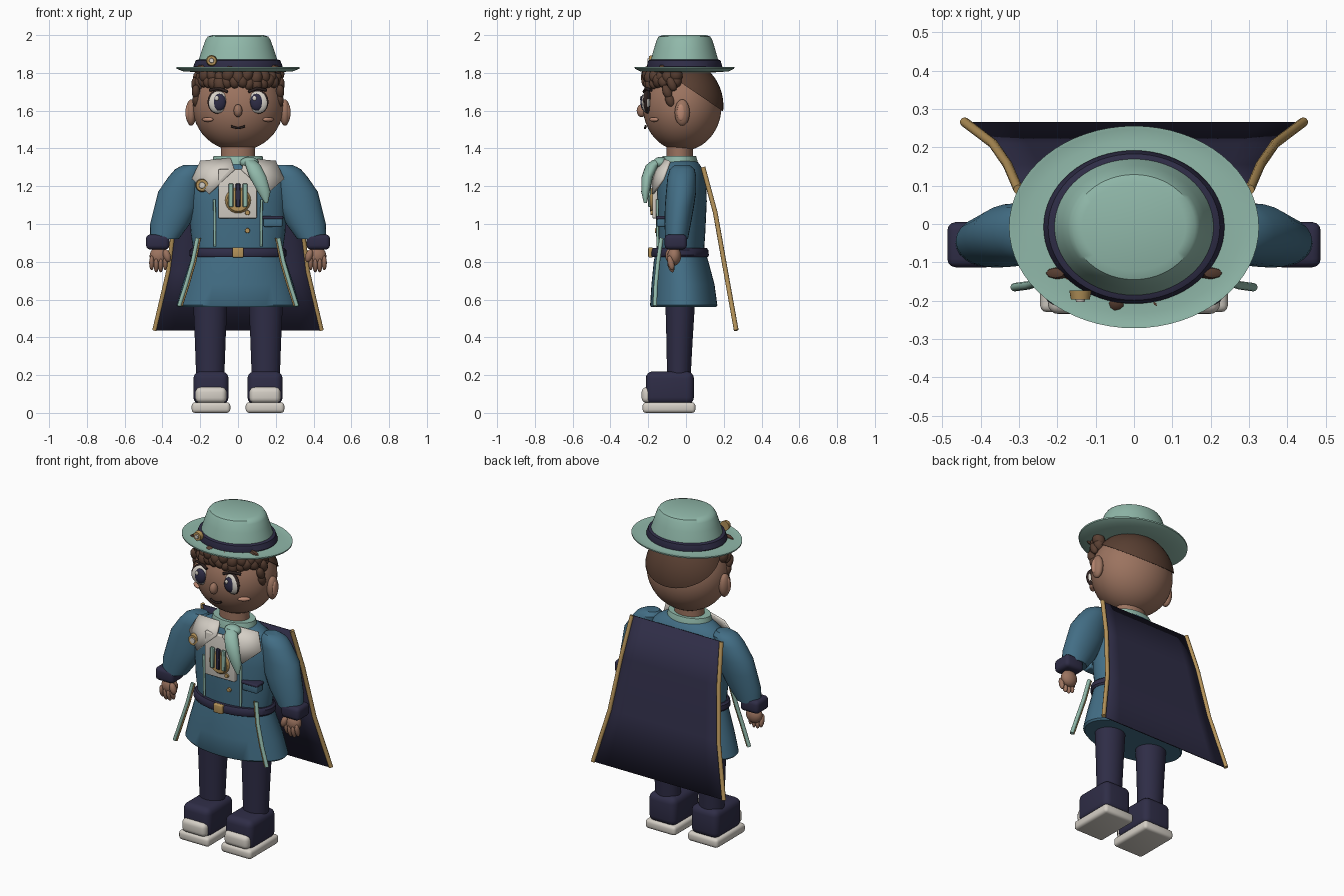
import bpy, bmesh, math, random
from mathutils import Vector, Matrix

old = bpy.data.objects.get("Cube")
if old:
    bpy.data.objects.remove(old)
random.seed(4)
parts = []


def material(name, r, g, b):
    m = bpy.data.materials.new(name)
    m.use_nodes = True
    m.diffuse_color = (r, g, b, 1)
    shader = m.node_tree.nodes["Principled BSDF"]
    shader.inputs["Base Color"].default_value = (r, g, b, 1)
    shader.inputs["Roughness"].default_value = 0.8
    return m


mint = material("mint green", .28, .48, .4)
coat = material("coat blue", .055, .155, .235)
navy = material("navy", .028, .026, .062)
skin = material("skin brown", .33, .172, .115)
blush = material("blush", .5, .25, .17)
hair = material("hair brown", .1, .05, .032)
dark = material("dark brown", .025, .015, .014)
cream = material("cream", .66, .62, .56)
gold = material("gold", .46, .29, .1)


def finish(name, bm, mat):
    bmesh.ops.recalc_face_normals(bm, faces=bm.faces[:])
    mesh = bpy.data.meshes.new(name)
    bm.to_mesh(mesh)
    bm.free()
    obj = bpy.data.objects.new(name, mesh)
    bpy.context.collection.objects.link(obj)
    mesh.materials.append(mat)
    parts.append(obj)
    return obj


def loft(name, rings, mat, n=40):
    """Stack of horizontal ellipses given as (z, cx, cy, rx, ry), capped."""
    bm = bmesh.new()
    loops = []
    for z, cx, cy, rx, ry in rings:
        angles = [math.tau * i / n for i in range(n)]
        loops.append([bm.verts.new((cx + rx * math.cos(a), cy + ry * math.sin(a), z)) for a in angles])
    for low, high in zip(loops, loops[1:]):
        for i in range(n):
            j = (i + 1) % n
            bm.faces.new((low[i], low[j], high[j], high[i]))
    bm.faces.new(loops[0])
    bm.faces.new(loops[-1])
    return finish(name, bm, mat)


def ball(name, centre, size, mat, tilt=0, axis='Y', n=24):
    bm = bmesh.new()
    bmesh.ops.create_uvsphere(bm, u_segments=n, v_segments=n // 2, radius=1)
    spin = Matrix.Rotation(tilt, 4, axis)
    bm.transform(Matrix.Translation(centre) @ spin @ Matrix.Diagonal((*size, 1)))
    return finish(name, bm, mat)


def box(name, low, high, mat, bevel=.01, segments=3):
    bm = bmesh.new()
    bmesh.ops.create_cube(bm, size=1)
    low, high = Vector(low), Vector(high)
    bm.transform(Matrix.Translation((low + high) / 2) @ Matrix.Diagonal((*(high - low), 1)))
    bmesh.ops.bevel(bm, geom=bm.edges[:], offset=bevel, segments=segments, profile=.5, affect='EDGES')
    return finish(name, bm, mat)


def disc(name, centre, radius, mat, depth=.012):
    bm = bmesh.new()
    bmesh.ops.create_cone(bm, cap_ends=True, segments=24, radius1=radius, radius2=radius * .85, depth=depth)
    bm.transform(Matrix.Translation(centre) @ Matrix.Rotation(math.pi / 2, 4, 'X'))
    return finish(name, bm, mat)


def tube(name, points, radius, mat, sides=10):
    bm = bmesh.new()
    points = [Vector(p) for p in points]
    loops = []
    for i, p in enumerate(points):
        way = points[min(i + 1, len(points) - 1)] - points[max(i - 1, 0)]
        turn = way.to_track_quat('Z', 'Y')
        loops.append([bm.verts.new(p + turn @ Vector((radius * math.cos(a), radius * math.sin(a), 0)))
                      for a in (math.tau * k / sides for k in range(sides))])
    for a, b in zip(loops, loops[1:]):
        for k in range(sides):
            m = (k + 1) % sides
            bm.faces.new((a[k], a[m], b[m], b[k]))
    bm.faces.new(loops[0])
    bm.faces.new(loops[-1])
    return finish(name, bm, mat)


def plate(name, points, mat, thickness=.012):
    """Thin sheet made of a fan around the middle of an outline."""
    bm = bmesh.new()
    rim = [bm.verts.new(p) for p in points]
    middle = sum((Vector(p) for p in points), Vector()) / len(points)
    hub = bm.verts.new(middle + Vector((0, -.012, 0)))
    for a, b in zip(rim, rim[1:] + rim[:1]):
        bm.faces.new((a, b, hub))
    obj = finish(name, bm, mat)
    obj.modifiers.new("thickness", 'SOLIDIFY').thickness = thickness
    return obj


# Coat body, skirt and belt
loft("coat_body", [(.85, 0, -.03, .235, .125), (.95, 0, -.028, .25, .13), (1.12, 0, -.025, .26, .135),
                   (1.22, 0, -.023, .255, .13), (1.29, 0, -.022, .22, .112),
                   (1.325, 0, -.025, .16, .09), (1.34, 0, -.03, .11, .075)], coat)
loft("coat_skirt", [(.56, 0, -.012, .315, .172), (.57, 0, -.012, .325, .178), (.68, 0, -.016, .295, .167),
                    (.8, 0, -.026, .255, .145), (.87, 0, -.03, .236, .128)], coat)
loft("belt", [(.825, 0, -.032, .25, .148), (.835, 0, -.032, .258, .153),
              (.862, 0, -.032, .256, .15), (.872, 0, -.032, .245, .143)], navy)
box("belt_buckle", (-.03, -.2, .823), (.03, -.175, .876), gold, .006)
loft("collar_stand", [(1.315, 0, -.035, .14, .098), (1.335, 0, -.035, .135, .096), (1.36, 0, -.035, .13, .088)], mint)

# Neck and head
loft("neck", [(1.3, 0, -.034, .09, .07), (1.45, 0, -.034, .09, .07)], skin)
ball("head", (0, -.02, 1.622), (.24, .208, .235), skin, n=48)
ball("nose", (0, -.235, 1.6), (.023, .026, .034), skin)
tube("mouth", [(x * .036, -.217 + x * x * .004, 1.508 + x * x * .01) for x in (-1, -.5, 0, .5, 1)], .006, dark)

# Hair cap, trimmed along a slope
cap = bmesh.new()
bmesh.ops.create_uvsphere(cap, u_segments=48, v_segments=32, radius=1)
cap.transform(Matrix.Translation((0, -.016, 1.625)) @ Matrix.Diagonal((.247, .214, .24, 1)))
bmesh.ops.bisect_plane(cap, geom=cap.verts[:] + cap.edges[:] + cap.faces[:], plane_co=(0, 0, 1.73),
                       plane_no=(0, .68, 1), clear_inner=True)
bmesh.ops.holes_fill(cap, edges=[e for e in cap.edges if e.is_boundary])
finish("hair_cap", cap, hair)

# Curly fringe
for row, (height, count) in enumerate(((1.785, 13), (1.748, 16))):
    for i in range(count):
        a = math.radians(-80 + 160 * i / (count - 1))
        r = random.uniform(.026, .036)
        z = height + random.uniform(-.012, .012)
        ball(f"fringe_curl_{row}_{i}", (.213 * math.sin(a), -.02 - .186 * math.cos(a), z),
             (r, r, r * 1.25), hair, random.uniform(-.6, .6), n=14)

# Hat
HAT = -.008
loft("hat_brim", [(1.803, 0, HAT, .2, .16), (1.808, 0, HAT, .29, .235), (1.822, 0, HAT, .325, .263),
                  (1.83, 0, HAT, .326, .264), (1.829, 0, HAT, .315, .255),
                  (1.822, 0, HAT, .28, .225), (1.835, 0, HAT, .21, .18)], mint, 64)
loft("hat_crown", [(1.82, 0, HAT, .222, .188), (1.87, 0, HAT, .208, .178), (1.93, 0, HAT, .188, .161),
                   (1.975, 0, HAT, .172, .147), (1.992, 0, HAT, .16, .137),
                   (2, 0, HAT, .135, .115)], mint, 64)
loft("hat_band", [(1.826, 0, HAT, .232, .198), (1.835, 0, HAT, .236, .2),
                  (1.866, 0, HAT, .224, .191), (1.872, 0, HAT, .206, .176)], navy, 64)
disc("hat_badge", (-.14, -.185, 1.865), .029, gold, .024)
disc("hat_badge_centre", (-.14, -.2, 1.865), .013, cream, .008)

# Chest panel, scarf and trimmings
box("chest_panel", (-.103, -.178, 1.03), (.1, -.15, 1.29), cream, .006)
disc("brooch", (0, -.184, 1.125), .068, gold)
for i in (-1, 0, 1):
    box(f"brooch_inlay_{i + 2}", (i * .038 - .013, -.2, 1.09), (i * .038 + .013, -.184, 1.215),
        navy if i == 0 else mint, .004, 1)
loft("scarf_tail", [(1.11, .15, -.215, .008, .008), (1.17, .138, -.215, .034, .022), (1.25, .105, -.205, .045, .03),
                    (1.31, .08, -.18, .04, .034), (1.34, .06, -.145, .03, .03)], mint, 16)
ball("scarf_knot", (.06, -.135, 1.325), (.05, .04, .03), mint)
disc("coat_badge", (-.19, -.15, 1.205), .036, gold, .03)
disc("coat_badge_centre", (-.19, -.166, 1.205), .018, cream, .008)
box("chest_pocket", (.135, -.155, .985), (.235, -.095, 1.035), coat, .008)
box("pocket_flap", (.13, -.158, 1.025), (.24, -.09, 1.042), navy, .006)
for i, z in enumerate((1.06, .965)):
    disc(f"coat_button_{i}", (.05, -.18 if i == 0 else -.158, z), .014, gold, .014)

# Cape with edge trim
edge = [(.302, .09, 1.3), (.33, .155, 1.06), (.368, .21, .75), (.442, .266, .437)]
bm = bmesh.new()
rows = [[bm.verts.new((x * k / 4, y, z)) for k in range(-4, 5)] for x, y, z in edge]
for a, b in zip(rows, rows[1:]):
    for k in range(len(a) - 1):
        bm.faces.new((a[k], a[k + 1], b[k + 1], b[k]))
finish("cape", bm, navy).modifiers.new("thickness", 'SOLIDIFY').thickness = .008

# Everything that exists once on each side
for s, side in ((1, "left"), (-1, "right")):
    tube(f"{side}_cape_trim", [(s * x, y, z) for x, y, z in edge], .0125, gold)

    # Face
    ball(f"{side}_ear", (s * .248, -.02, 1.59), (.028, .04, .07), skin)
    ball(f"{side}_ear_hollow", (s * .267, -.026, 1.59), (.011, .022, .045), blush)
    ball(f"{side}_eye_rim", (s * .105, -.2, 1.647), (.06, .022, .064), dark, -s * .35, 'Z')
    ball(f"{side}_eye_white", (s * .105, -.207, 1.645), (.056, .026, .059), cream, -s * .2, 'Z')
    ball(f"{side}_iris", (s * .1, -.222, 1.645), (.036, .019, .045), navy)
    ball(f"{side}_eye_glint", (s * .1 - .012, -.238, 1.665), (.011, .006, .013), cream, n=12)
    ball(f"{side}_cheek", (s * .16, -.17, 1.553), (.036, .014, .012), blush, s * .65, 'Z')
    tube(f"{side}_eyebrow", [(s * .055, -.222, 1.7), (s * .1, -.212, 1.718), (s * .15, -.185, 1.708)], .008, dark)
    for i, (y, z) in enumerate(((-.075, 1.74), (-.1, 1.7), (-.085, 1.655))):
        ball(f"{side}_side_lock_{i}", (s * (.226 - i * .003), y, z), (.022, .024, .04), hair, .4, 'X', 14)
    ball(f"{side}_hair_tuft", (s * .2, -.128, 1.82), (.036, .018, .022), hair, s * .35, n=8)

    # Lapel and coat piping
    plate(f"{side}_lapel", [(s * x, y, z) for x, y, z in (
        (.04, -.125, 1.35), (.2, -.09, 1.335), (.245, -.125, 1.24), (.155, -.18, 1.16), (.02, -.185, 1.29))], cream)
    tube(f"{side}_coat_seam", [(s * .122, -.15, .88), (s * .125, -.152, 1.13)], .007, mint)
    piping = [(.215, -.13, .925), (.24, -.148, .8), (.275, -.16, .68), (.312, -.165, .565)]
    tube(f"{side}_skirt_piping", [(s * x, y, z) for x, y, z in piping], .011, mint)
    tube(f"{side}_skirt_edging", [(s * (x - .014), y, z) for x, y, z in piping], .005, gold)

    # Sleeve, cuff and hand
    loft(f"{side}_sleeve", [(z, s * x, y, rx, ry) for z, x, y, rx, ry in (
        (.92, .39, -.05, .076, .06), (1, .36, -.044, .105, .07), (1.09, .328, -.035, .115, .077),
        (1.17, .31, -.026, .113, .08), (1.25, .278, -.022, .09, .076),
        (1.29, .258, -.02, .075, .066), (1.312, .245, -.02, .045, .04))], coat, 24)
    box(f"{side}_cuff", (s * .425 - .062, -.113, .865), (s * .425 + .062, .005, .945), navy, .022)
    ball(f"{side}_palm", (s * .418, -.062, .83), (.05, .036, .05), skin)
    for i in range(4):
        x = .385 + i * .024
        tip = .012 if i in (0, 3) else 0
        ball(f"{side}_finger_{i}", (s * x, -.08, .782 + tip), (.0135, .017, .04), skin, .25, 'X', 12)
    ball(f"{side}_thumb", (s * .376, -.09, .832), (.02, .02, .036), skin, s * .3, n=14)

    # Leg and shoe
    loft(f"{side}_leg", [(.18, s * .147, -.038, .074, .062), (.4, s * .147, -.034, .082, .07),
                         (.62, s * .147, -.03, .092, .08)], navy)
    box(f"{side}_shoe", (s * .143 - .093, -.213, .045), (s * .143 + .093, .042, .22), navy, .038, 4)
    box(f"{side}_toe_cap", (s * .143 - .082, -.235, .052), (s * .143 + .082, -.16, .137), cream, .028, 4)
    box(f"{side}_sole", (s * .143 - .102, -.23, 0), (s * .143 + .102, .05, .056), cream, .018)

# Smooth shading with crisp edges
bpy.ops.object.select_all(action='DESELECT')
for obj in parts:
    obj.select_set(True)
bpy.context.view_layer.objects.active = parts[0]
bpy.ops.object.shade_smooth_by_angle(angle=math.radians(38))
